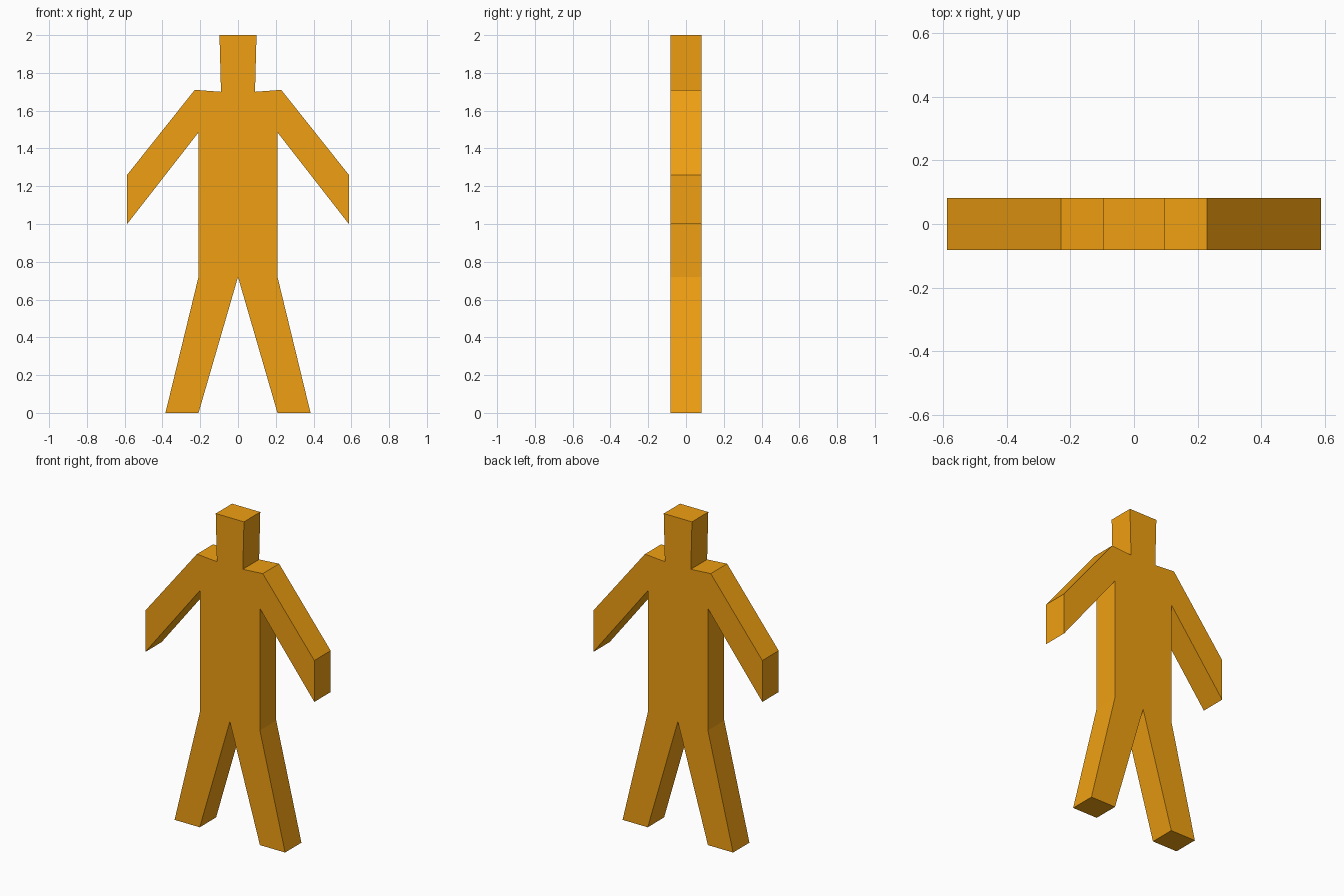
import bpy, bmesh

if "Cube" in bpy.data.objects:
    bpy.data.objects.remove(bpy.data.objects["Cube"])

DEPTH = 0.162

# Right half of the silhouette, from the head down to the foot
half = [
    (0.098, 2.00), (0.090, 1.70),                  # head and neck
    (0.229, 1.71), (0.587, 1.26), (0.587, 1.00),   # shoulder and arm
    (0.209, 1.485), (0.209, 0.72),                 # armpit and waist
    (0.384, 0.00), (0.209, 0.00),                  # foot
]
crotch = [(0.0, 0.72)]
outline = half + crotch + [(-x, z) for x, z in reversed(half)]

# Flat figure: outline face extruded through the depth
bm = bmesh.new()
face = bm.faces.new([bm.verts.new((x, -DEPTH / 2, z)) for x, z in outline])
ext = bmesh.ops.extrude_face_region(bm, geom=[face], use_keep_orig=True)
moved = [g for g in ext["geom"] if isinstance(g, bmesh.types.BMVert)]
bmesh.ops.translate(bm, verts=moved, vec=(0, DEPTH, 0))
bmesh.ops.recalc_face_normals(bm, faces=bm.faces)

mesh = bpy.data.meshes.new("standing_figure")
bm.to_mesh(mesh)
bm.free()
figure = bpy.data.objects.new("standing_figure", mesh)
bpy.context.collection.objects.link(figure)

# Orange paint
orange = bpy.data.materials.new("orange")
orange.diffuse_color = (0.87, 0.35, 0.006, 1)
orange.use_nodes = True
orange.node_tree.nodes["Principled BSDF"].inputs["Base Color"].default_value = orange.diffuse_color
mesh.materials.append(orange)
